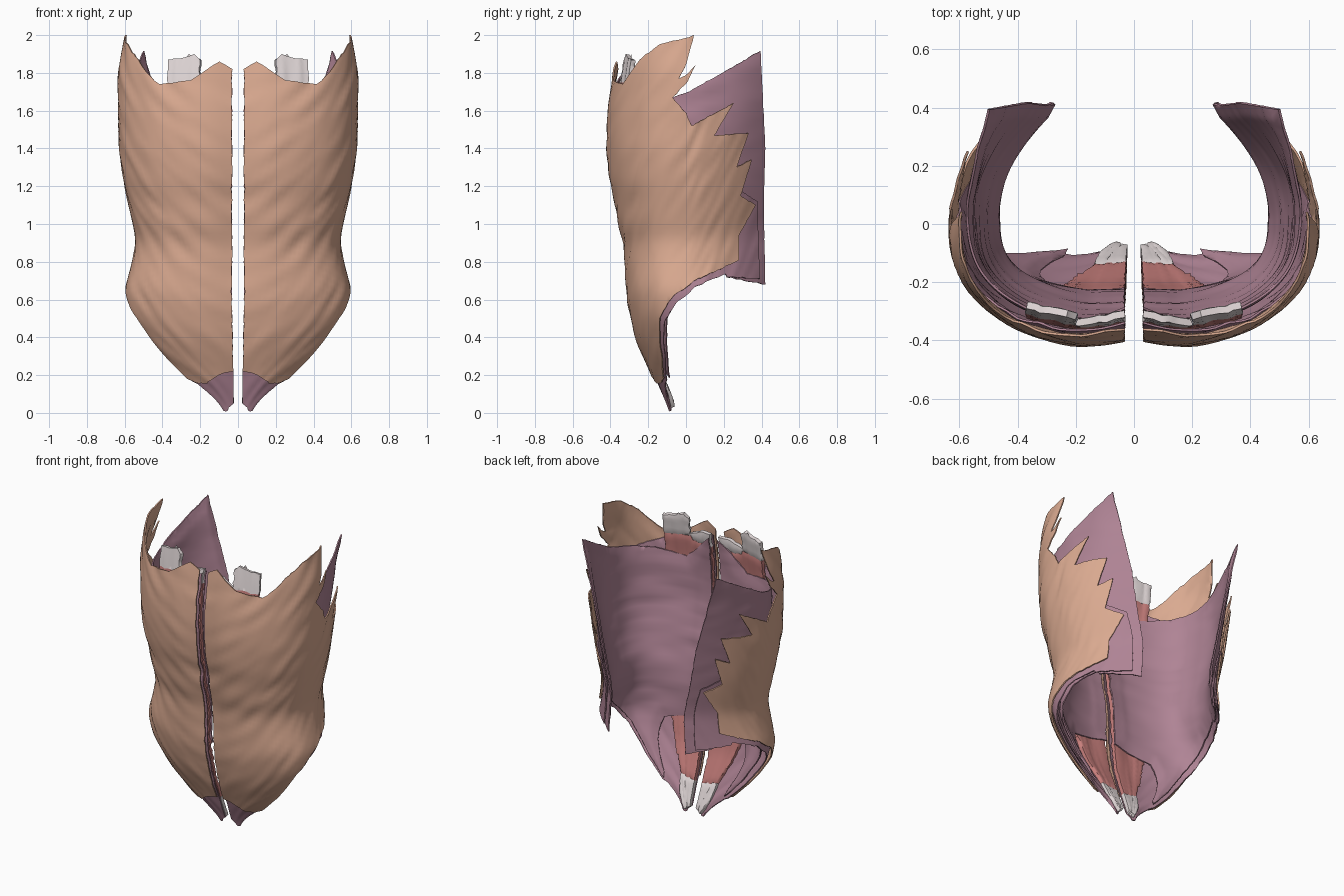
import bpy, bmesh, math
from mathutils import Vector, noise, kdtree
from mathutils.geometry import delaunay_2d_cdt

if "Cube" in bpy.data.objects:
    bpy.data.objects.remove(bpy.data.objects["Cube"])

# Body-wall profile tables (height, value)
WIDTH = [(0, .12), (.16, .31), (.3, .445), (.5, .585), (.65, .602), (.8, .56), (.92, .54), (1.0, .557),
         (1.2, .603), (1.4, .628), (1.6, .637), (1.82, .635), (2, .598)]
FRONT = [(0, .10), (.2, .19), (.4, .275), (.6, .32), (.9, .338), (1.0, .37), (1.12, .383),
         (1.22, .41), (1.4, .43), (1.6, .425), (1.8, .395), (2, .36)]
BACK = [(0, .32), (.7, .32), (.95, .30), (1.4, .40), (1.75, .48), (1.92, .53), (2, .54)]
POW = .85
MID = .03


def lin(t, z):
    if z <= t[0][0]:
        return t[0][1]
    for (a, va), (b, vb) in zip(t, t[1:]):
        if z <= b:
            return va + (vb - va) * (z - a) / (b - a)
    return t[-1][1]


def prof(t, z):
    return sum(lin(t, z + k * .02) for k in (-2, -1, 0, 1, 2)) / 5


def wall(s, z, depth, grain):
    """Point on the wall: s 0 = midline, 1 = flank, 2 = back edge."""
    w, f, b = prof(WIDTH, z), prof(FRONT, z), prof(BACK, z)
    d = depth * (.55 + .45 * min(1, z / .5)) * (1 - .18 * min(s, 1))
    if grain == 'oblique':
        n = noise.noise(Vector(((z - s * .8) * 12, (z + s) * 2.5, 3)))
    elif grain == 'across':
        n = noise.noise(Vector((s * 2.5, z * 16, 7)))
    else:
        n = noise.noise(Vector((s * 30, z * 2, 5)))
    d += .008 * n * min(1, z / .3 + .2)
    if s <= 1:
        a = s * math.pi / 2
        dip = .025 * max(0, 1 - s / .16) ** 2 * min(1, z)
        x = MID - .008 * max(0, 1 - z / .6) + (w - d - MID) * max(0, math.sin(a)) ** POW
        y = -(f - d) * max(0, math.cos(a)) ** POW + dip
    else:
        q = s - 1
        x = w - d * (1 - .5 * q) - (w - b) * q * q
        y = .42 * q
    return Vector((x, y, z))


def s_of(x, z, depth):
    r = max(0, min(1, (x - MID) / (prof(WIDTH, z) - depth - MID)))
    return math.asin(r ** (1 / POW)) * 2 / math.pi


def material(name, rgb):
    m = bpy.data.materials.new(name)
    m.diffuse_color = (*rgb, 1)
    m.use_nodes = True
    m.node_tree.nodes["Principled BSDF"].inputs["Base Color"].default_value = m.diffuse_color
    return m


def sheet(name, outline, depth, thick, mat, grain, step=.03, rag=.006, thin=.35):
    """Fill an (s, z) outline with a fine mesh, wrap it on the wall, thicken with thin rims and mirror."""
    pts = []
    for i, a in enumerate(outline):
        b = outline[(i + 1) % len(outline)]
        a, b = Vector(a), Vector(b)
        n = max(1, int((b - a).length / step))
        for k in range(n):
            p = a.lerp(b, k / n)
            if 0 < k:
                p.y += rag * noise.noise(Vector((p.x * 40, p.y * 15, 1)))
                jag = rag * noise.noise(Vector((p.x * 15, p.y * 40, 9)))
                p.x += jag if p.x > .02 else abs(jag)
            pts.append(p)
    edges = [(i, (i + 1) % len(pts)) for i in range(len(pts))]
    lo = [min(p[i] for p in pts) for i in (0, 1)]
    hi = [max(p[i] for p in pts) for i in (0, 1)]
    grid = [Vector((lo[0] + step * (i + .5 * (j % 2) + .5), lo[1] + step * (j + .5)))
            for i in range(int((hi[0] - lo[0]) / step)) for j in range(int((hi[1] - lo[1]) / step))]
    vs, _, fs, *_ = delaunay_2d_cdt(pts + grid, edges, [], 1, 1e-5)
    rim = kdtree.KDTree(len(pts))
    for i, p in enumerate(pts):
        rim.insert(p.to_3d(), i)
    rim.balance()
    used = sorted({i for f in fs for i in f})
    index = {v: k for k, v in enumerate(used)}
    me = bpy.data.meshes.new(name)
    me.from_pydata([wall(*vs[i], depth, grain) for i in used], [], [[index[i] for i in f] for f in fs])
    me.materials.append(mat)
    ob = bpy.data.objects.new(name, me)
    bpy.context.collection.objects.link(ob)
    group = ob.vertex_groups.new(name='thickness')
    for i in used:
        dist = rim.find(vs[i].to_3d())[2]
        group.add([index[i]], min(1, thin + dist / .12), 'REPLACE')
    so = ob.modifiers.new('thickness', 'SOLIDIFY')
    so.thickness, so.offset, so.vertex_group = thick, -1, group.name
    mi = ob.modifiers.new('mirror', 'MIRROR')
    mi.use_mirror_merge = False
    bpy.ops.object.select_all(action='DESELECT')
    ob.select_set(True)
    bpy.context.view_layer.objects.active = ob
    bpy.ops.object.convert(target='MESH')
    bpy.ops.object.shade_smooth_by_angle(angle=math.radians(45))
    return ob


tan = material('tan_muscle', (.70, .40, .28))
purple = material('purple_muscle', (.43, .23, .30))
red = material('red_muscle', (.57, .21, .20))
white = material('tendon', (.76, .69, .69))

# Outer oblique layer with serrated upper back edge
sheet('outer_oblique', [
    (0, .22), (.12, .2), (.3, .155), (.48, .16), (.58, .18), (.67, .31), (.73, .5), (.9, .62), (1.1, .7), (1.48, .77),
    (1.67, .81), (1.67, .94), (1.88, 1.1), (1.69, 1.15), (1.83, 1.34), (1.64, 1.30), (1.79, 1.48),
    (1.36, 1.47), (1.6, 1.64), (1.07, 1.52), (.92, 1.67), (1.12, 1.84), (.96, 1.77), (1.1, 2.0),
    (.79, 1.95), (.6, 1.87), (.44, 1.76), (.40, 1.74), (.2, 1.76), (.15, 1.79), (.05, 1.86), (0, 1.82)],
    0, .023, tan, 'oblique')

# Middle oblique layer, in front of the straight muscle
sheet('inner_oblique', [
    (0, .05), (.2, .01), (.34, .01), (.38, .07), (.5, .15), (.59, .17), (.69, .31), (.76, .48), (.93, .59),
    (1.12, .67), (1.5, .735), (1.52, .72), (1.93, .71), (1.9, 1.12), (1.6, 1.2), (1.2, 1.4),
    (.7, 1.62), (.4, 1.68), (.15, 1.73), (0, 1.79)],
    .028, .02, purple, 'oblique')

# Deep transverse layer, stopping at a free edge low behind the straight muscle
sheet('transverse_layer', [
    (0, .6), (.34, .54), (.46, .4), (.5, .22), (.57, .185), (.67, .32), (.75, .5), (.93, .605),
    (1.12, .69), (1.5, .745), (1.52, .72),
    (2, .68), (1.98, 1.1), (2, 1.4), (1.94, 1.915), (1.5, 1.81), (.9, 1.67), (.45, 1.63), (.2, 1.6), (.1, 1.68), (0, 1.79)],
    .077, .022, purple, 'across')


# Straight front muscle: red belly with pale tendons at both ends
def strip(name, xz, mat):
    sheet(name, [(s_of(x, z, .05), z) for x, z in xz], .046, .03, mat, 'along', .02, .012, .8)


strip('straight_muscle', [(.03, .2), (.14, .22), (.22, .4), (.27, .6), (.3, .9), (.34, 1.3), (.365, 1.74),
                          (.2, 1.75), (.18, 1.72), (.03, 1.72)], red)
strip('lower_tendon', [(.03, .05), (.06, .025), (.085, .06), (.14, .22), (.03, .2)], white)
strip('upper_outer_tendon', [(.2, 1.75), (.365, 1.74), (.365, 1.87), (.29, 1.88), (.23, 1.9), (.2, 1.87)], white)
strip('upper_inner_tendon', [(.03, 1.72), (.18, 1.72), (.2, 1.76), (.12, 1.8), (.03, 1.81)], white)
